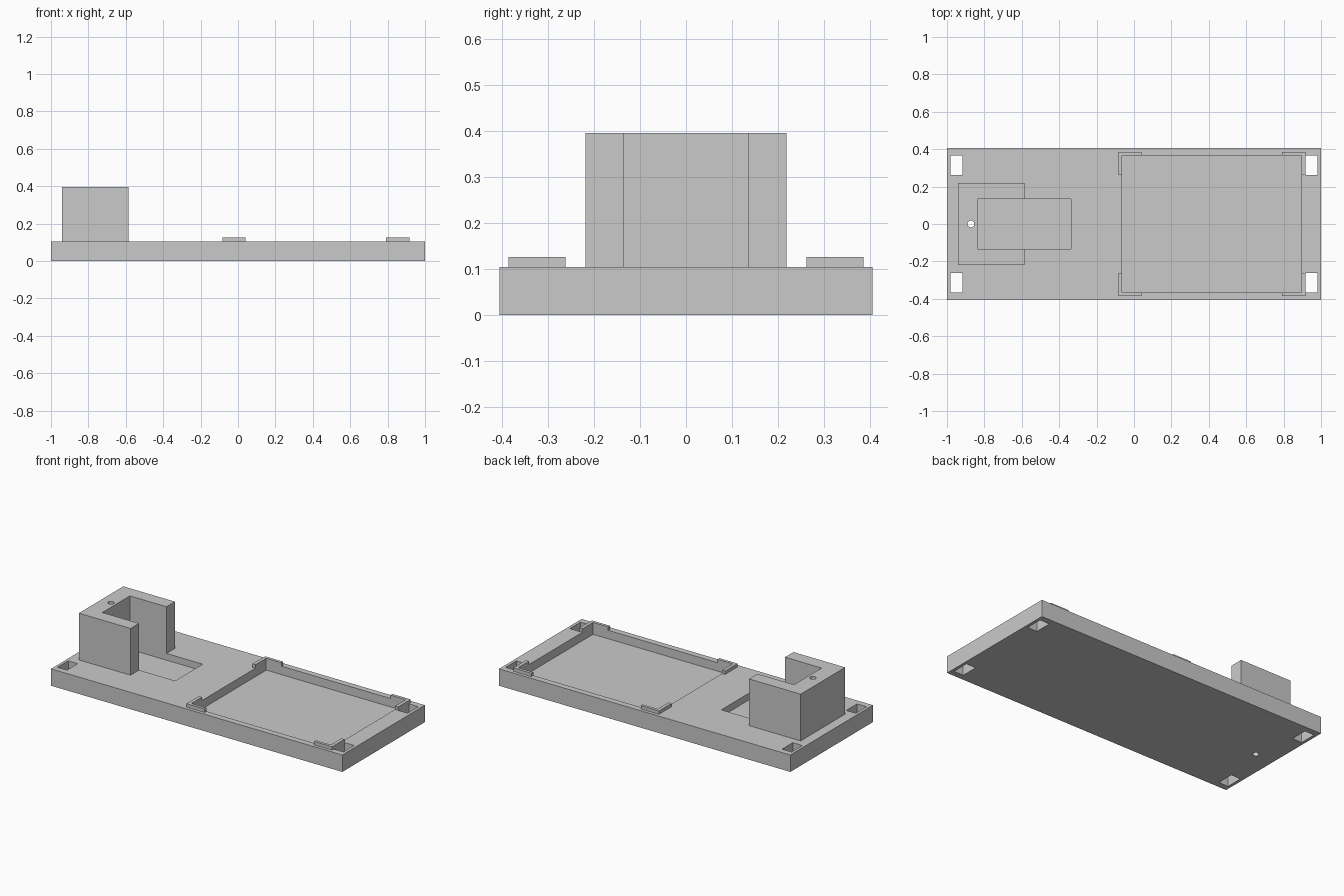
import bpy

default_cube = bpy.data.objects.get("Cube")
if default_cube:
    bpy.data.objects.remove(default_cube, do_unlink=True)

GREY = (0.59, 0.59, 0.59, 1)
material = bpy.data.materials.new("plain grey")
material.use_nodes = True
material.diffuse_color = GREY
material.node_tree.nodes["Principled BSDF"].inputs["Base Color"].default_value = GREY

BASE_TOP = 0.105
BLOCK_TOP = 0.395
RIM_TOP = 0.126
TRAY_DEPTH = 0.0525
SLOT_DEPTH = 0.042
TRAY = (-0.063, 0.895, -0.367, 0.367)   # x and y limits of the large pocket
SLOT = (-0.837, -0.337, -0.135, 0.135)  # x and y limits of the small pocket
RIM_X, RIM_Y = 0.021, 0.018             # rim wall thickness along x and y
ARM_X, ARM_Y = 0.104, 0.105             # rim reach inward from the tray corner


def box(name, x0, x1, y0, y1, z0, z1):
    bpy.ops.mesh.primitive_cube_add(
        size=1, location=((x0 + x1) / 2, (y0 + y1) / 2, (z0 + z1) / 2))
    ob = bpy.context.object
    ob.name = name
    ob.scale = (x1 - x0, y1 - y0, z1 - z0)
    bpy.ops.object.transform_apply(location=True, rotation=False, scale=True)
    ob.data.materials.append(material)
    return ob


def cut(target, cutter):
    """Subtract the cutter from the target and discard it."""
    cutter.hide_render = True
    mod = target.modifiers.new("cut", 'BOOLEAN')
    mod.operation = 'DIFFERENCE'
    mod.solver = 'EXACT'
    mod.object = cutter
    bpy.context.view_layer.objects.active = target
    bpy.ops.object.modifier_apply(modifier=mod.name)
    bpy.data.objects.remove(cutter, do_unlink=True)


def wire_hole(target):
    bpy.ops.mesh.primitive_cylinder_add(
        vertices=24, radius=0.018, depth=2, location=(-0.872, 0, 0))
    cut(target, bpy.context.object)


# Base plate with the two pockets, four strap slots and the wire hole
base = box("base_plate", -1, 1, -0.405, 0.405, 0, BASE_TOP)
cut(base, box("tray_cutter", *TRAY, BASE_TOP - TRAY_DEPTH, 1))
cut(base, box("slot_cutter", *SLOT, BASE_TOP - SLOT_DEPTH, 1))
for x0 in (-0.982, 0.916):
    for y0 in (-0.367, 0.262):
        cut(base, box("strap_cutter", x0, x0 + 0.065, y0, y0 + 0.105, -1, 1))
wire_hole(base)

# U-shaped holder standing over the small pocket
holder = box("holder_block", -0.94, -0.585, -0.218, 0.218, BASE_TOP, BLOCK_TOP)
cut(holder, box("holder_cutter", *SLOT, 0, 1))
wire_hole(holder)

# L-shaped corner rims around the tray
for x_name, x, sx in (("right", TRAY[0], 1), ("left", TRAY[1], -1)):
    for y_name, y, sy in (("front", TRAY[2], 1), ("back", TRAY[3], -1)):
        xs = sorted((x - sx * RIM_X, x + sx * ARM_X))
        ys = sorted((y - sy * RIM_Y, y + sy * ARM_Y))
        rim = box(f"corner_rim_{y_name}_{x_name}", *xs, *ys, BASE_TOP, RIM_TOP)
        cut(rim, box("rim_cutter", *TRAY, 0, 1))
